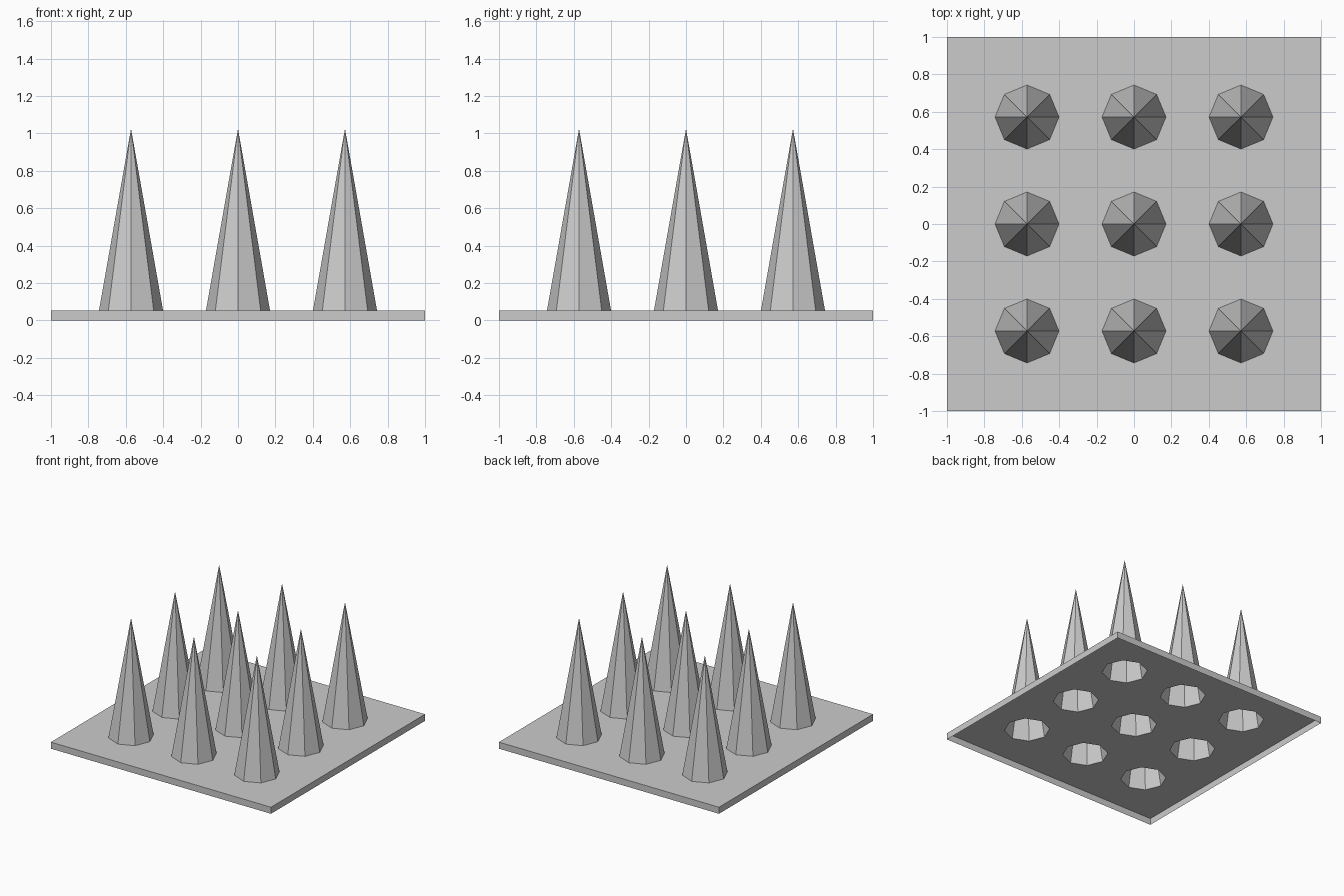
import bpy, bmesh
from math import cos, sin, pi

if "Cube" in bpy.data.objects:
    bpy.data.objects.remove(bpy.data.objects["Cube"])

TOP = 0.054      # plate thickness
TIP = 1.025      # spike height
R = 0.171        # spike base radius
STEP = 0.572     # spike spacing
SIDES = 8
centres = [(i * STEP, j * STEP) for j in (-1, 0, 1) for i in (-1, 0, 1)]


def add_object(name, bm):
    mesh = bpy.data.meshes.new(name)
    bm.to_mesh(mesh)
    bm.free()
    obj = bpy.data.objects.new(name, mesh)
    bpy.context.collection.objects.link(obj)
    return obj


def loop(bm, points, z):
    verts = [bm.verts.new((x, y, z)) for x, y in points]
    edges = [bm.edges.new((v, verts[(k + 1) % len(verts)])) for k, v in enumerate(verts)]
    return verts, edges


def octagon(cx, cy):
    return [(cx + R * cos(2 * pi * k / SIDES), cy + R * sin(2 * pi * k / SIDES))
            for k in range(SIDES)]


# Base plate: top sheet with octagonal openings, thin side walls, open underneath
bm = bmesh.new()
square = [(-1, -1), (1, -1), (1, 1), (-1, 1)]
rim, edges = loop(bm, square, TOP)
for c in centres:
    edges += loop(bm, octagon(*c), TOP)[1]
bmesh.ops.triangle_fill(bm, edges=edges, use_beauty=True, use_dissolve=False)
bm.normal_update()
for f in bm.faces:
    if f.normal.z < 0:
        f.normal_flip()
foot = [bm.verts.new((x, y, 0)) for x, y in square]
for k in range(4):
    n = (k + 1) % 4
    bm.faces.new((foot[k], foot[n], rim[n], rim[k]))
add_object("base_plate", bm)

# Spikes: hollow eight-sided cones over the openings
for number, c in enumerate(centres, 1):
    bm = bmesh.new()
    ring, _ = loop(bm, octagon(*c), TOP)
    tip = bm.verts.new((*c, TIP))
    for k in range(SIDES):
        bm.faces.new((ring[k], ring[(k + 1) % SIDES], tip))
    add_object(f"spike_{number}", bm)
